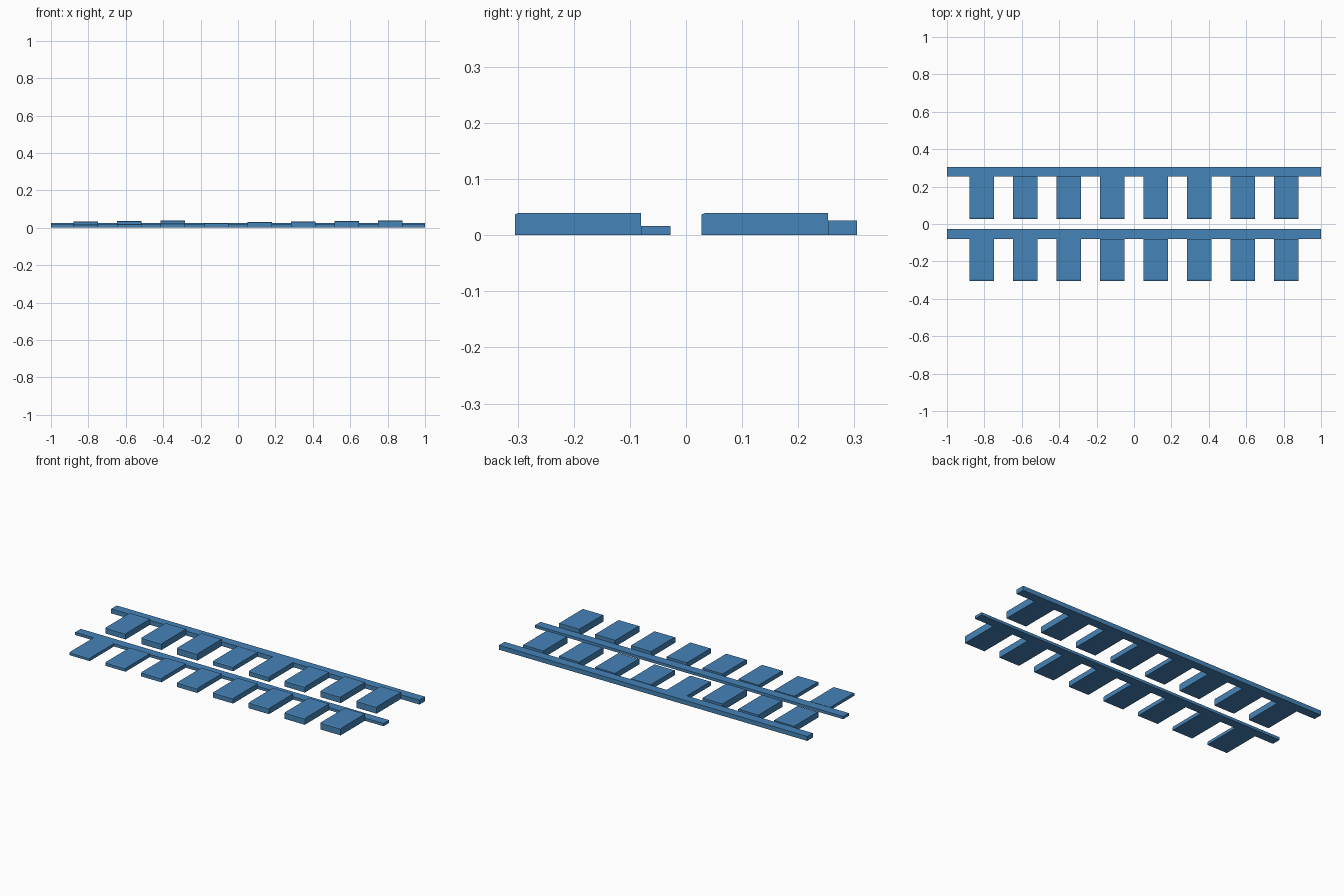
import bpy, bmesh

if "Cube" in bpy.data.objects:
    bpy.data.objects.remove(bpy.data.objects["Cube"])

PITCH, TAB_W, TAB_L, SPINE_W = 0.2325, 0.131, 0.225, 0.052
CHAMFER_Y, CHAMFER_Z = 0.007, 0.003

blue = bpy.data.materials.new("blue_plastic")
blue.diffuse_color = (0.06, 0.23, 0.48, 1)
blue.use_nodes = True
blue.node_tree.nodes["Principled BSDF"].inputs["Base Color"].default_value = blue.diffuse_color


def extrude_x(name, profile, x0, x1):
    """Extrude a closed (y, z) profile along x."""
    bm = bmesh.new()
    face = bm.faces.new([bm.verts.new((x0, y, z)) for y, z in profile])
    out = bmesh.ops.extrude_face_region(bm, geom=[face])
    moved = [v for v in out["geom"] if isinstance(v, bmesh.types.BMVert)]
    bmesh.ops.translate(bm, verts=moved, vec=(x1 - x0, 0, 0))
    bmesh.ops.recalc_face_normals(bm, faces=bm.faces)
    mesh = bpy.data.meshes.new(name)
    bm.to_mesh(mesh)
    bm.free()
    mesh.materials.append(blue)
    obj = bpy.data.objects.new(name, mesh)
    bpy.context.collection.objects.link(obj)
    return obj


def comb(name, y0, spine_h, heights):
    y1 = y0 + TAB_L
    y2 = y1 + SPINE_W
    # long spine bar
    extrude_x(name + "_spine", [(y1, 0), (y2, 0), (y2, spine_h), (y1, spine_h)], -1, 1)
    # stepped tabs, each with a chamfered top front edge
    for i, h in enumerate(heights):
        cx = (i - 3.5) * PITCH
        profile = [(y0, 0), (y1, 0), (y1, h), (y0 + CHAMFER_Y, h), (y0, h - CHAMFER_Z)]
        extrude_x(f"{name}_tab_{i + 1}", profile, cx - TAB_W / 2, cx + TAB_W / 2)


# front comb rises steadily to the right
comb("front_comb", -0.305, 0.016,
     [0.0175, 0.0205, 0.0235, 0.0265, 0.03, 0.0335, 0.037, 0.04])
# back comb: three thick tabs, then a second rising run
comb("back_comb", 0.028, 0.026,
     [0.034, 0.037, 0.04, 0.025, 0.029, 0.033, 0.0365, 0.04])
